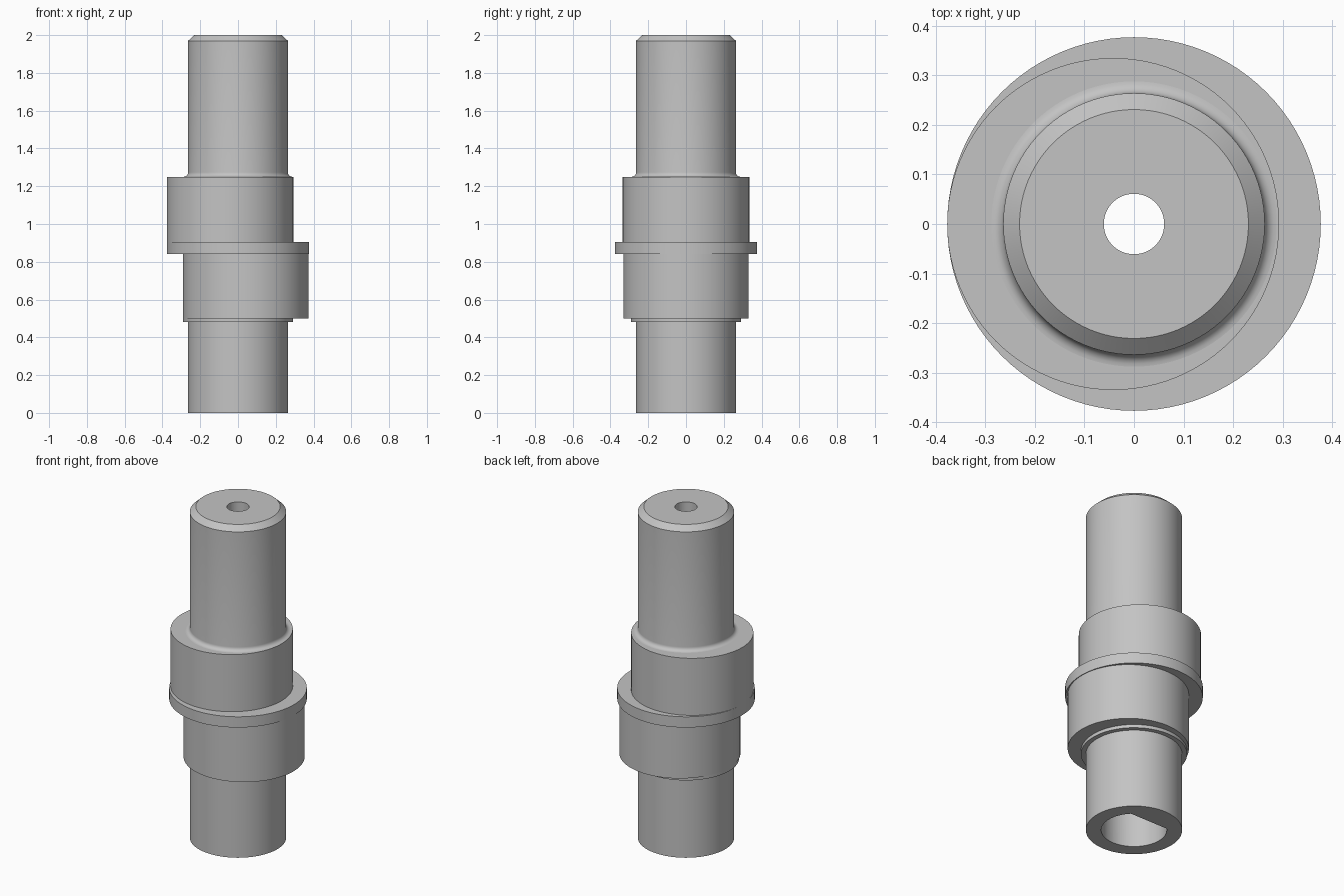
import bpy, bmesh, math
from mathutils import Matrix, Vector

if "Cube" in bpy.data.objects:
    bpy.data.objects.remove(bpy.data.objects["Cube"])

steel = bpy.data.materials.new("plain_grey_steel")
steel.use_nodes = True
GREY = (0.55, 0.55, 0.55, 1)
steel.diffuse_color = GREY
steel.node_tree.nodes["Principled BSDF"].inputs["Base Color"].default_value = GREY

SIDES = 96


def finish(bm, name):
    bmesh.ops.recalc_face_normals(bm, faces=bm.faces)
    mesh = bpy.data.meshes.new(name)
    bm.to_mesh(mesh)
    bm.free()
    mesh.materials.append(steel)
    obj = bpy.data.objects.new(name, mesh)
    bpy.context.collection.objects.link(obj)
    return obj


def lathe(name, profile):
    """Revolve a closed (radius, height) profile about z."""
    bm = bmesh.new()
    verts = [bm.verts.new((r, 0, z)) for r, z in profile]
    edges = [bm.edges.new(pair) for pair in zip(verts, verts[1:])]
    bmesh.ops.spin(bm, geom=verts + edges, cent=(0, 0, 0), axis=(0, 0, 1),
                   angle=2 * math.pi, steps=SIDES, use_duplicate=False)
    bmesh.ops.remove_doubles(bm, verts=bm.verts, dist=0.0001)
    return finish(bm, name)


def cylinder(name, radius, low, high, x=0):
    bm = bmesh.new()
    bmesh.ops.create_cone(bm, cap_ends=True, segments=SIDES, radius1=radius,
                          radius2=radius, depth=high - low,
                          matrix=Matrix.Translation((x, 0, (low + high) / 2)))
    return finish(bm, name)


# Central shaft: lower journal, step ring, flange, filleted and chamfered upper journal
R = 0.264
FILLET = 0.024
fillet = [(R + FILLET * (1 - math.sin(a)), 1.25 + FILLET * (1 - math.cos(a)))
          for a in (math.pi / 2 * i / 6 for i in range(7))]
shaft = lathe("shaft", [(0, 0), (R, 0), (R, 0.48), (0.291, 0.48), (0.291, 0.52),
                        (R, 0.52), (R, 0.84), (0.377, 0.84), (0.377, 0.905),
                        (R, 0.905), (R, 1.24), (R + FILLET, 1.24)]
              + fillet + [(R, 1.97), (0.231, 2), (0, 2)])

# Opposed eccentric cams, meeting inside the flange
upper_cam = cylinder("upper_cam", 0.335, 0.875, 1.25, -0.042)
lower_cam = cylinder("lower_cam", 0.332, 0.5, 0.87, 0.041)

# Cutters: narrow through hole and wide D-shaped socket with its flat at the back
through_hole = cylinder("through_hole_cutter", 0.061, -0.1, 2.1)
socket = cylinder("socket_cutter", 0.18, -0.1, 0.48)
bm = bmesh.new()
bm.from_mesh(socket.data)
cut = bmesh.ops.bisect_plane(bm, geom=bm.verts[:] + bm.edges[:] + bm.faces[:],
                             plane_co=Vector((0, 0.127, 0)), plane_no=(0, 1, 0),
                             clear_outer=True)
bmesh.ops.holes_fill(bm, edges=[e for e in bm.edges if e.is_boundary])
bmesh.ops.recalc_face_normals(bm, faces=bm.faces)
bm.to_mesh(socket.data)
bm.free()


def bore(obj, *cutters):
    bpy.context.view_layer.objects.active = obj
    for cutter in cutters:
        mod = obj.modifiers.new(cutter.name, "BOOLEAN")
        mod.operation = "DIFFERENCE"
        mod.solver = "EXACT"
        mod.object = cutter
        bpy.ops.object.modifier_apply(modifier=mod.name)


bore(shaft, socket, through_hole)
bore(upper_cam, through_hole)
bore(lower_cam, through_hole)
for cutter in (through_hole, socket):
    bpy.data.objects.remove(cutter)

# Smooth round walls, crisp machined edges
bpy.ops.object.select_all(action="DESELECT")
for obj in (shaft, upper_cam, lower_cam):
    obj.select_set(True)
bpy.context.view_layer.objects.active = shaft
bpy.ops.object.shade_smooth_by_angle(angle=math.radians(30))
